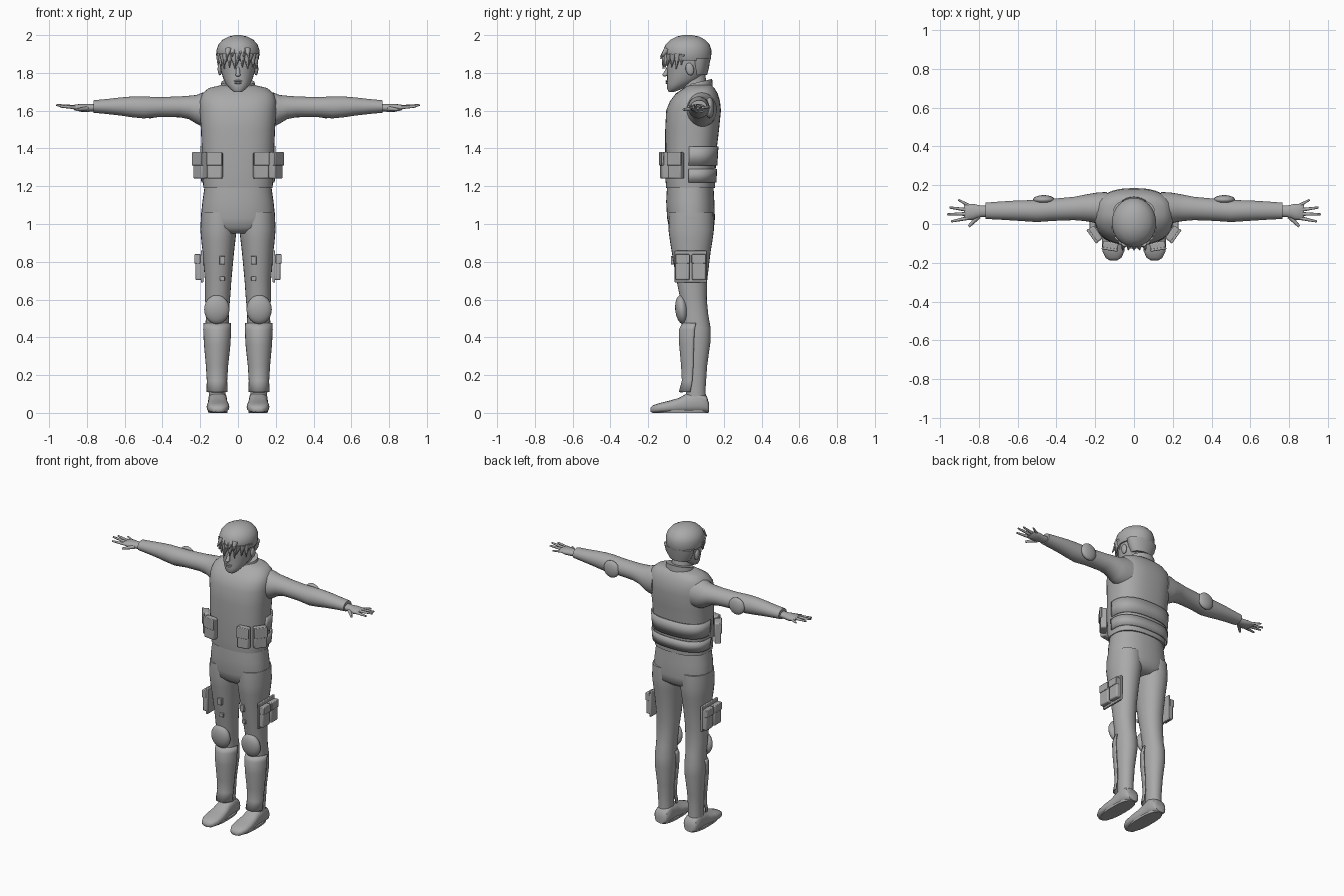
import bpy, bmesh, math
from mathutils import Vector, Matrix

grey = bpy.data.materials.new("plain grey")
grey.diffuse_color = (0.4, 0.4, 0.4, 1)


def finish(name, bm, angle=40, bevel=0, thick=0):
    bmesh.ops.recalc_face_normals(bm, faces=bm.faces)
    me = bpy.data.meshes.new(name)
    bm.to_mesh(me)
    bm.free()
    ob = bpy.data.objects.new(name, me)
    bpy.context.collection.objects.link(ob)
    me.materials.append(grey)
    if thick:
        m = ob.modifiers.new("thickness", 'SOLIDIFY')
        m.thickness, m.offset = thick, 0
    if bevel:
        m = ob.modifiers.new("bevel", 'BEVEL')
        m.width, m.segments = bevel, 2
    bpy.ops.object.select_all(action='DESELECT')
    ob.select_set(True)
    bpy.context.view_layer.objects.active = ob
    bpy.ops.object.shade_smooth_by_angle(angle=math.radians(angle))
    return ob


# Rings are (position along axis, centre a, half width a, low b, high b)
def loft(name, rings, axis='z', p=2.0, n=28, arc=None, thick=0, angle=50):
    bm = bmesh.new()
    a0, a1 = arc or (0, 2 * math.pi)
    loops = []
    for t, ca, ha, b0, b1 in rings:
        loop = []
        for i in range(n):
            th = a0 + (a1 - a0) * i / (n - 1 if arc else n)
            c, s = math.cos(th), math.sin(th)
            a = ca + ha * math.copysign(abs(c) ** (2 / p), c)
            b = (b0 + b1) / 2 + (b1 - b0) / 2 * math.copysign(abs(s) ** (2 / p), s)
            co = {'z': (a, b, t), 'x': (t, b, a), 'y': (a, t, b)}[axis]
            loop.append(bm.verts.new(co))
        loops.append(loop)
    for l0, l1 in zip(loops, loops[1:]):
        for i in range(n - 1 if arc else n):
            j = (i + 1) % n
            bm.faces.new((l0[i], l0[j], l1[j], l1[i]))
    if not arc:
        bm.faces.new(loops[0])
        bm.faces.new(loops[-1])
    return finish(name, bm, angle, thick=thick)


def ball(name, loc, size, rot=(0, 0, 0), seg=20):
    bm = bmesh.new()
    bmesh.ops.create_uvsphere(bm, u_segments=seg, v_segments=seg // 2, radius=1)
    ob = finish(name, bm)
    ob.location, ob.scale, ob.rotation_euler = loc, size, rot
    return ob


def box(name, loc, size, rz=0, bevel=0.008):
    bm = bmesh.new()
    bmesh.ops.create_cube(bm, size=1)
    bmesh.ops.scale(bm, vec=size, verts=bm.verts)
    ob = finish(name, bm, 30, bevel)
    ob.location, ob.rotation_euler = loc, (0, 0, rz)
    return ob


def taper(name, p0, p1, r0, r1, seg=8):
    p0, p1 = Vector(p0), Vector(p1)
    d = p1 - p0
    bm = bmesh.new()
    bmesh.ops.create_cone(bm, cap_ends=True, segments=seg, radius1=r0, radius2=r1, depth=d.length)
    m = Matrix.Translation((p0 + p1) / 2) @ d.to_track_quat('Z', 'Y').to_matrix().to_4x4()
    bm.transform(m)
    return finish(name, bm, 60)


# Torso: vest, back bands, hips
vest = [(1.19, 0, .183, -.105, .153), (1.25, 0, .187, -.11, .155), (1.40, 0, .192, -.11, .163),
        (1.50, 0, .196, -.11, .175), (1.60, 0, .203, -.105, .185), (1.65, 0, .203, -.085, .18),
        (1.69, 0, .19, -.055, .168), (1.72, 0, .155, -.01, .15), (1.735, 0, .09, .01, .135)]
loft("vest", vest, p=2.5, n=40)
for z0, z1, y0, y1 in ((1.22, 1.29, .158, .16), (1.31, 1.41, .162, .168)):
    loft("back_band", [(z0, 0, .19, -.08, y0), (z1, 0, .196, -.08, y1)], p=2.5, n=30,
         arc=(-.15, math.pi + .15), thick=.008)
loft("hips", [(1.21, 0, .175, -.1, .145), (1.12, 0, .188, -.105, .15), (1.03, 0, .197, -.1, .153),
              (.98, 0, .192, -.09, .148), (.95, 0, .11, -.06, .11)], p=2.3, n=36)

# Neck and raised collar
loft("neck", [(1.66, 0, .068, .0, .125), (1.74, 0, .062, -.02, .11), (1.80, 0, .06, -.02, .1)])
collar = loft("collar", [(1.67, 0, .095, -.025, .14), (1.735, 0, .084, .0, .135)], thick=.012)
for v in collar.data.vertices:
    if v.co.z > 1.7:
        v.co.z += .25 * (v.co.y - .06)+.01

# Head, face features and hair
loft("head", [(1.70, 0, .022, -.092, -.06), (1.715, 0, .042, -.1, -.02), (1.74, 0, .063, -.1, .03),
              (1.77, 0, .078, -.1, .085), (1.81, 0, .09, -.1, .108), (1.85, 0, .096, -.103, .118),
              (1.92, 0, .1, -.105, .122), (1.97, 0, .07, -.07, .09)], p=2.1)
taper("nose", (0, -.088, 1.845), (0, -.109, 1.79), .006, .013, 10)
ball("nose_tip", (0, -.112, 1.79), (.013, .012, .01), seg=12)
ball("upper_lip", (0, -.1, 1.757), (.024, .008, .005), seg=12)
ball("lower_lip", (0, -.1, 1.747), (.02, .008, .006), seg=12)
hair_rings = [(1.865, 0, .106, -.105, .128), (1.88, 0, .112, -.118, .133), (1.92, 0, .114, -.12, .135),
              (1.95, 0, .104, -.108, .125), (1.975, 0, .082, -.083, .102), (1.992, 0, .05, -.05, .07),
              (2.0, 0, .015, -.015, .03)]
loft("hair", hair_rings, n=32)
loft("nape_hair", [(1.79, 0, .07, .02, .112), (1.83, 0, .094, .02, .122), (1.875, 0, .106, .015, .129)])
for i in range(13):
    th = math.radians(-170 + i * 160 / 12)
    c, s = math.cos(th), math.sin(th)
    drop = .035 + .02 * (i * 7 % 3) / 2
    taper("fringe_lock", (c * .1, s * .112, 1.90), (c * .1 + .008 * (i % 3 - 1), s * .122 - .004, 1.875 - drop),
          .02, .002, 6)
for i in range(5):
    taper("front_tuft", (-.05 + i * .025, -.1, 1.925), (-.06 + i * .03, -.136, 1.875 + .012 * (i % 2)), .018, .002, 6)

arm = [(.14, 1.605, .095, .0, .165), (.19, 1.605, .09, .002, .162), (.22, 1.607, .076, .01, .157),
       (.26, 1.617, .062, .016, .15), (.31, 1.62, .055, .02, .14), (.42, 1.619, .053, .016, .13),
       (.50, 1.617, .058, .01, .125), (.56, 1.62, .055, .014, .122), (.62, 1.622, .048, .018, .12),
       (.70, 1.622, .039, .023, .115), (.765, 1.622, .033, .026, .11)]
palm = [(.74, 1.617, .02, .038, .095), (.79, 1.615, .021, .036, .095), (.83, 1.615, .021, .022, .104),
        (.865, 1.617, .015, .02, .104), (.875, 1.618, .008, .025, .1)]
fingers = [((.80, .04, 1.61), (.852, -.013, 1.605), .013), ((.86, .03, 1.617), (.942, .013, 1.622), .01),
           ((.865, .052, 1.62), (.962, .05, 1.63), .01), ((.862, .073, 1.62), (.95, .085, 1.627), .01),
           ((.85, .094, 1.617), (.905, .125, 1.62), .009)]
leg = [(1.06, .1, .095, -.09, .145), (.97, .103, .096, -.093, .148), (.91, .104, .09, -.085, .14),
       (.85, .104, .083, -.075, .13), (.70, .105, .07, -.05, .112), (.60, .108, .066, -.03, .11),
       (.52, .109, .06, -.022, .118), (.45, .11, .063, -.02, .13), (.38, .11, .062, -.016, .13),
       (.25, .111, .05, -.005, .112), (.12, .111, .044, .0, .103), (.03, .11, .044, .0, .11)]
shin = [(.475, .11, .068, -.015, .12), (.44, .11, .07, -.034, .125), (.36, .11, .066, -.032, .115),
        (.25, .111, .055, -.022, .10), (.17, .111, .05, -.018, .085), (.11, .111, .052, -.034, .08)]
boot = [(.122, .108, .035, .005, .05), (.11, .108, .048, 0, .09), (.06, .108, .05, 0, .12),
        (0, .107, .05, 0, .10), (-.04, .106, .055, 0, .078), (-.09, .106, .06, 0, .064),
        (-.14, .106, .057, 0, .052), (-.175, .106, .04, 0, .04), (-.188, .106, .018, .005, .026)]


def side(rings, s):
    return [(t, s * c, h, b0, b1) for t, c, h, b0, b1 in rings]


for s, tag in ((1, "left"), (-1, "right")):
    # Arm, hand and elbow pad
    loft(tag + "_sleeve", [(s * r[0],) + r[1:] for r in arm], 'x')
    loft(tag + "_palm", [(s * r[0],) + r[1:] for r in palm], 'x', n=16)
    for (x0, y0, z0), (x1, y1, z1), r in fingers:
        taper(tag + "_finger", (s * x0, y0, z0), (s * x1, y1, z1), r, r * .55)
    ball(tag + "_elbow_pad", (s * .465, .125, 1.615), (.056, .024, .056))
    ball(tag + "_ear", (s * .096, .02, 1.82), (.012, .022, .034), (.2, 0, 0), 12)
    # Leg, shin guard, knee pad and shoe
    loft(tag + "_trouser_leg", side(leg, s), p=2.1)
    loft(tag + "_shin_guard", side(shin, s), arc=(math.pi, 2 * math.pi), n=17, thick=.008)
    ball(tag + "_knee_pad", (s * .112, -.022, .547), (.067, .035, .077), (.1, 0, 0), 24)
    loft(tag + "_shoe", side(boot, s), 'y', p=2.6, n=24)
    loft(tag + "_sole", [(0, s * .107, .05, -.16, .118), (.014, s * .107, .052, -.165, .12)], p=2.6)
    # Vest pouches with flaps
    for x, y, w, rz in ((.122, -.112, .08, .15), (.2, -.052, .082, .95)):
        box(tag + "_pouch", (s * x, y, 1.31), (w, .04, .14), s * rz)
        nx, ny = math.sin(rz), -math.cos(rz)
        box(tag + "_pouch_flap", (s * (x + nx * .018), y + ny * .018, 1.345), (w + .004, .014, .072), s * rz, .004)
    # Thigh panel with two pouches
    box(tag + "_thigh_panel", (s * .19, .025, .775), (.014, .17, .17), 0, .004)
    for y in (-.018, .068):
        box(tag + "_thigh_pouch", (s * .207, y, .77), (.036, .074, .135))
        box(tag + "_thigh_flap", (s * .214, y, .815), (.032, .076, .05), 0, .004)
    # Small buckles on the front of the thigh
    box(tag + "_thigh_buckle", (s * .083, -.07, .808), (.03, .02, .045), 0, .003)
    box(tag + "_thigh_clip", (s * .083, -.052, .71), (.026, .016, .025), 0, .003)
